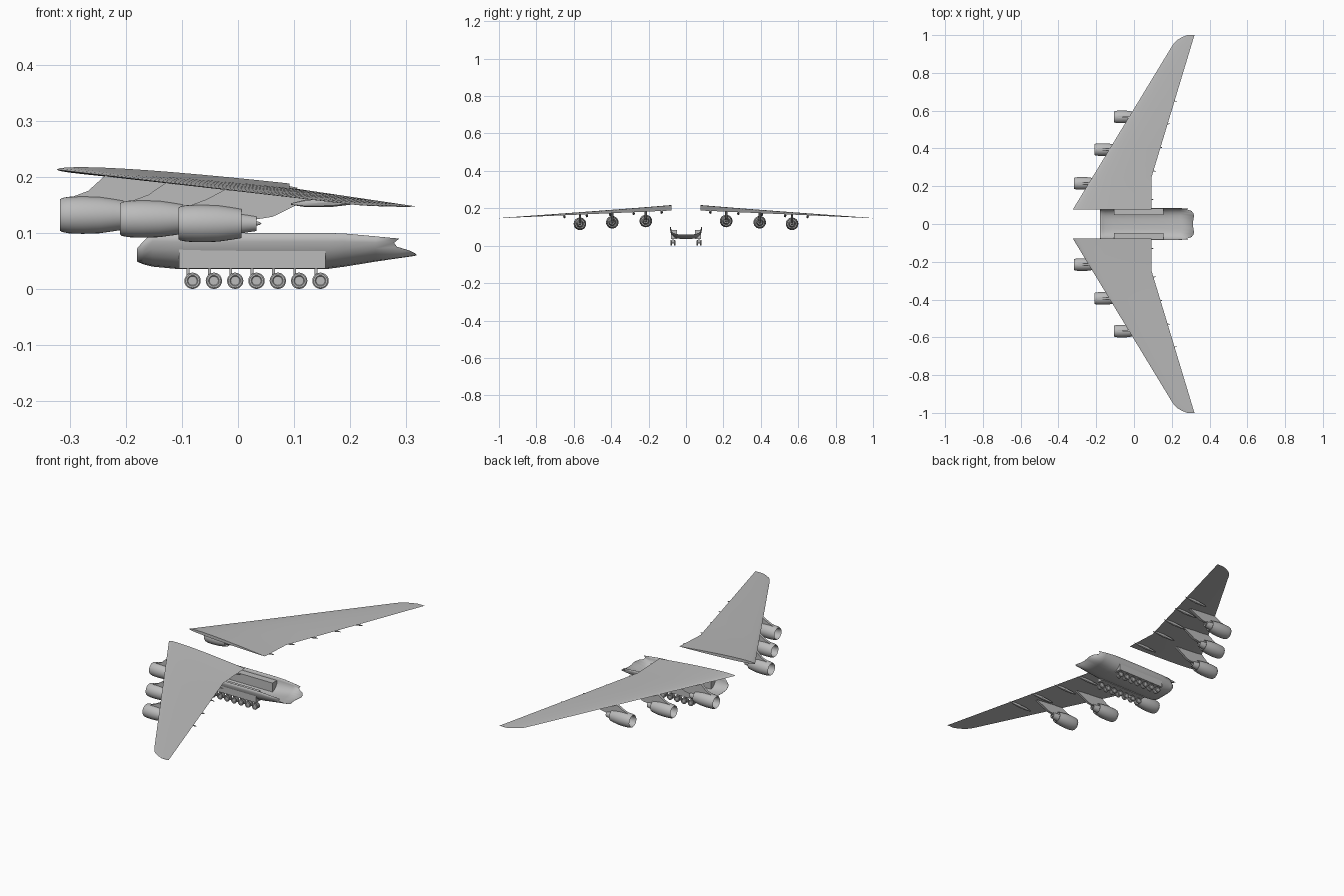
import bpy, bmesh, math
from mathutils import Vector

if "Cube" in bpy.data.objects:
    bpy.data.objects.remove(bpy.data.objects["Cube"])

grey = bpy.data.materials.new("light_grey")
grey.diffuse_color = (0.5, 0.5, 0.5, 1)
grey.use_nodes = True
grey.node_tree.nodes["Principled BSDF"].inputs["Base Color"].default_value = grey.diffuse_color


def make(name, lofts, mirror=True, angle=35, thick=0):
    """lofts: list of (rings, closed, caps); every ring is a list of points."""
    bm = bmesh.new()
    for rings, closed, caps in lofts:
        vs = [[bm.verts.new(p) for p in r] for r in rings]
        n = len(vs[0])
        for a, b in zip(vs, vs[1:]):
            for i in range(n if closed else n - 1):
                j = (i + 1) % n
                bm.faces.new((a[i], a[j], b[j], b[i]))
        if caps:
            bm.faces.new(vs[0][::-1])
            bm.faces.new(vs[-1])
    bmesh.ops.remove_doubles(bm, verts=bm.verts, dist=1e-5)
    bmesh.ops.recalc_face_normals(bm, faces=bm.faces)
    me = bpy.data.meshes.new(name)
    bm.to_mesh(me)
    bm.free()
    me.materials.append(grey)
    me.shade_smooth()
    me.set_sharp_from_angle(angle=math.radians(angle))
    ob = bpy.data.objects.new(name, me)
    bpy.context.collection.objects.link(ob)
    if thick:
        ob.modifiers.new("shell", "SOLIDIFY").thickness = thick
    if mirror:
        ob.modifiers.new("mirror", "MIRROR").use_axis = (False, True, False)
    return ob


def lathe(profile, origin, axis, seg=32):
    """Revolve (distance along axis, radius) points about x or y."""
    rings = []
    for d, r in profile:
        ring = []
        for i in range(seg):
            a = 2 * math.pi * i / seg
            u, v = r * math.cos(a), r * math.sin(a)
            ring.append(Vector(origin) + Vector((d, u, v) if axis == "x" else (u, d, v)))
        rings.append(ring)
    return rings, True, False


def box(x0, x1, y0, y1, z0, z1):
    return [[(x, y0, z0), (x, y1, z0), (x, y1, z1), (x, y0, z1)] for x in (x0, x1)], True, True


def slab(profile, y, w):
    """Side profile in x, z extruded across y."""
    return [[(x, yy, z) for x, z in profile] for yy in (y - w / 2, y + w / 2)], True, True


# Wing planform: leading edge x, trailing edge x, and their heights
def planform(y):
    xl = -0.323 + (y - 0.078) * 0.607
    if y > 0.94:
        k = (y - 0.94) / 0.06
        xl += 0.045 * k ** 3
    xt = 0.092 + max(0, y - 0.245) * 0.302
    k = (y - 0.078) / 0.922
    return xl, xt, 0.213 - 0.066 * k, 0.188 - 0.041 * k


def wing_ring(y):
    xl, xt, zl, zt = planform(y)
    c = xt - xl
    t = c * (0.115 - 0.04 * min(1, (y - 0.078) / 0.5))
    ring = []
    n = 14
    for i in range(2 * n):
        a = math.pi * i / n
        f = (1 + math.cos(a)) / 2          # 1 at trailing edge, 0 at leading edge
        h = 2.6 * (0.2969 * f ** 0.5 - 0.126 * f - 0.3516 * f * f + 0.2843 * f ** 3 - 0.1025 * f ** 4)
        side = 0.46 if i <= n else -0.34
        ring.append((xl + c * f, y, zl + (zt - zl) * f + side * t * h * 1.55))
    return ring


ys = [0.078, 0.16, 0.245, 0.4, 0.6, 0.8, 0.94, 0.96, 0.975, 0.988, 0.996, 1.0]
make("wing", [([wing_ring(y) for y in ys], True, True)], angle=40)

# Flap track fairings under the trailing edge
pods = []
for y in (0.13, 0.28, 0.405, 0.53, 0.65):
    xl, xt, zl, zt = planform(y)
    rings = []
    for k, r in ((-0.12, 0.001), (-0.095, 0.005), (-0.05, 0.007), (-0.015, 0.005), (0.014, 0.0006)):
        f = (xt + k - xl) / (xt - xl)
        z = zl + (zt - zl) * f - 0.005 + 0.1 * min(k, 0)
        rings.append([(xt + k, y + r * math.cos(a * math.pi / 4), z + 1.3 * r * math.sin(a * math.pi / 4))
                      for a in range(8)])
    pods.append((rings, True, True))
make("flap_fairings", pods)

# Engines: cowling, fan face with spinner, core nozzle and pylon
cowl = [(0.028, 0.0), (0.03, 0.009), (0.04, 0.01), (0.04, 0.025), (0.012, 0.0245), (0.003, 0.026),
        (0.0, 0.028), (0.003, 0.0302), (0.015, 0.0325), (0.04, 0.0335), (0.07, 0.0325),
        (0.095, 0.029), (0.112, 0.0262), (0.112, 0.0248), (0.085, 0.026), (0.085, 0.02)]
core = [(0.085, 0.02), (0.112, 0.0175), (0.139, 0.0135), (0.139, 0.012), (0.125, 0.0115),
        (0.125, 0.007), (0.145, 0.0025), (0.148, 0.0)]
for name, x0, y, z in (("inner", -0.317, 0.215, 0.132), ("middle", -0.21, 0.394, 0.125),
                       ("outer", -0.106, 0.567, 0.117)):
    make(name + "_engine_cowling", [lathe(cowl, (x0, y, z), "x")])
    make(name + "_engine_core", [lathe(core, (x0, y, z), "x")])
    xl, xt, zl, zt = planform(y)
    xe = x0 + 0.238
    ze = zl + (zt - zl) * (xe - xl) / (xt - xl) - 0.006
    make(name + "_pylon", [slab([(x0 + 0.015, z + 0.03), (x0 + 0.05, z + 0.043), (xl + 0.004, zl),
                                 (xe, ze), (x0 + 0.168, z + 0.012), (x0 + 0.125, z + 0.005),
                                 (x0 + 0.05, z + 0.02)], y, 0.012)])

# Open belly fairing: (x, half width, bottom z, top z)
section = [(0, 0), (0.3, 0.0), (0.52, 0.04), (0.7, 0.13), (0.85, 0.3), (0.95, 0.52), (0.99, 0.75), (1, 1)]
half = section[::-1] + [(-a, b) for a, b in section[1:]]
tail = [0.312, 0.314, 0.318, 0.315, 0.305, 0.283, 0.278, 0.287]
rings = []
for x, w, b, t in ((-0.18, 0.074, 0.05, 0.072), (-0.168, 0.078, 0.045, 0.086), (-0.152, 0.081, 0.041, 0.1),
                   (-0.11, 0.084, 0.037, 0.1), (0.0, 0.085, 0.037, 0.1), (0.16, 0.085, 0.037, 0.1),
                   (0.19, 0.085, 0.041, 0.099), (0.245, 0.083, 0.05, 0.094)):
    rings.append([(x, u * w, b + v * (t - b)) for u, v in half])
ends = tail[::-1] + tail[1:]
rings.append([(xe, u * 0.08, 0.06 + v * 0.03) for (u, v), xe in zip(half, ends)])
make("belly_fairing", [(rings, False, False)], mirror=False, thick=0.001)

# Gear bay boxes let into the belly
make("gear_bay", [box(-0.105, 0.156, 0.047, 0.081, 0.0365, 0.085)])

# Seven twin-wheel main gear legs on each side
tyre = [(-0.0025, 0), (-0.0025, 0.008), (-0.004, 0.0095), (-0.004, 0.0125), (-0.0025, 0.0146),
        (0.0025, 0.0146), (0.004, 0.0125), (0.004, 0.0095), (0.0025, 0.008), (0.0025, 0)]
wheels, legs = [], []
for i in range(7):
    x = -0.081 + i * 0.038
    for y in (0.061, 0.079):
        wheels.append(lathe(tyre, (x, y, 0.0148), "y", 20))
    legs.append(box(x - 0.0105, x - 0.0055, 0.0675, 0.0725, 0.013, 0.05))
    legs.append(box(x - 0.0105, x + 0.003, 0.068, 0.072, 0.0125, 0.0175))
    legs.append(box(x - 0.002, x + 0.002, 0.06, 0.08, 0.013, 0.017))
make("main_wheels", wheels)
make("main_gear_legs", legs)
